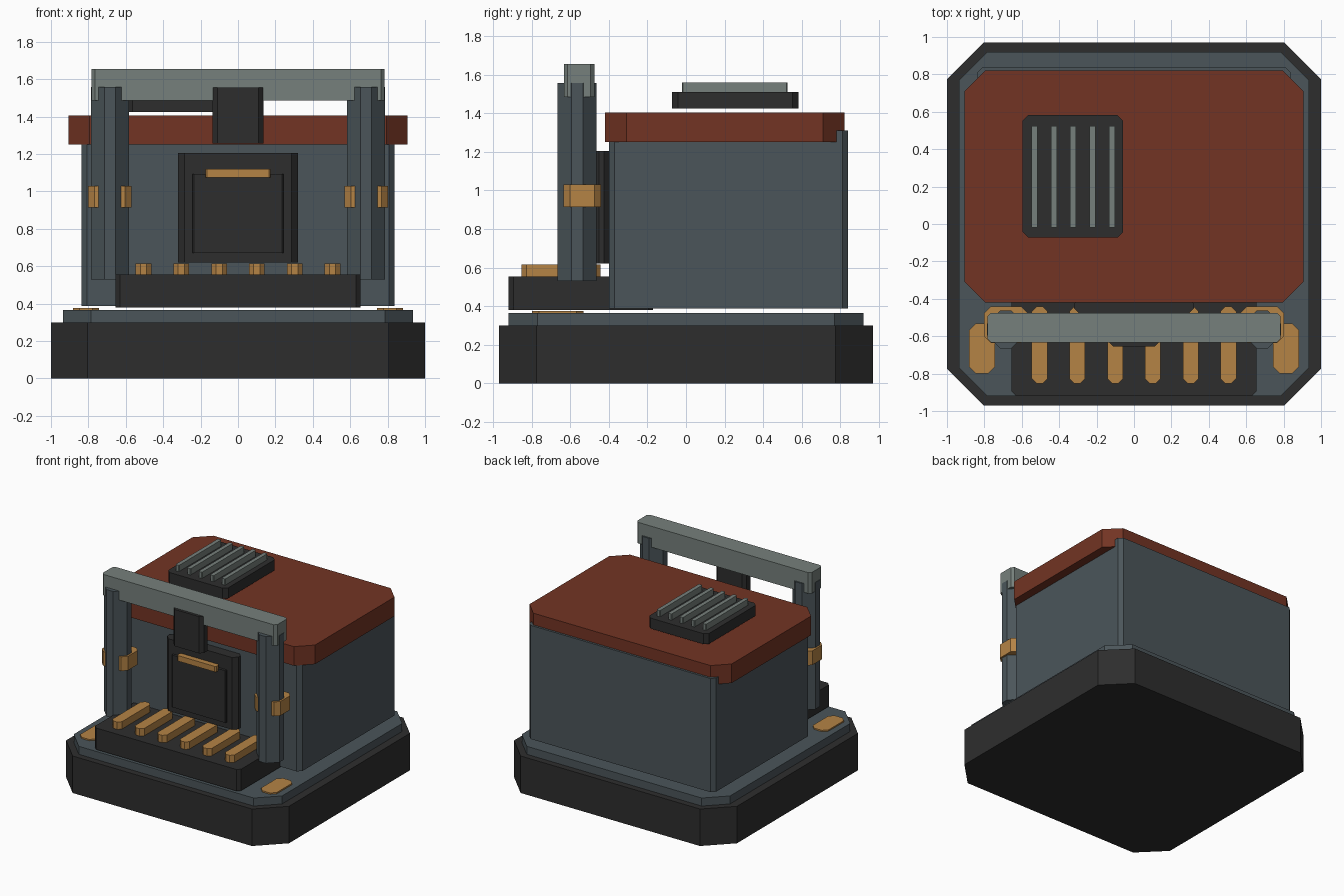
import bpy
import bmesh

cube = bpy.data.objects.get("Cube")
if cube:
    bpy.data.objects.remove(cube, do_unlink=True)


def material(name, rgb):
    m = bpy.data.materials.new(name)
    m.use_nodes = True
    m.diffuse_color = (*rgb, 1)
    for n in m.node_tree.nodes:
        if n.type == 'BSDF_PRINCIPLED':
            n.inputs["Base Color"].default_value = (*rgb, 1)
            n.inputs["Roughness"].default_value = 0.8
    return m


DARK = material("charcoal", (0.027, 0.027, 0.027))
SLATE = material("slate", (0.07, 0.091, 0.102))
RUST = material("rust red", (0.17, 0.034, 0.017))
BRASS = material("brass", (0.46, 0.228, 0.06))
STEEL = material("pale steel", (0.18, 0.215, 0.2))


def block(name, x, y, z, cut, mat):
    """Upright block given by its (min, max) ranges, with chamfered vertical edges."""
    (x0, x1), (y0, y1), (z0, z1) = x, y, z
    outline = [(x0 + cut, y0), (x1 - cut, y0), (x1, y0 + cut), (x1, y1 - cut),
               (x1 - cut, y1), (x0 + cut, y1), (x0, y1 - cut), (x0, y0 + cut)]
    bm = bmesh.new()
    face = bm.faces.new([bm.verts.new((px, py, z0)) for px, py in outline])
    top = bmesh.ops.extrude_face_region(bm, geom=[face])["geom"]
    bmesh.ops.translate(bm, vec=(0, 0, z1 - z0),
                        verts=[v for v in top if isinstance(v, bmesh.types.BMVert)])
    bmesh.ops.recalc_face_normals(bm, faces=bm.faces)
    mesh = bpy.data.meshes.new(name)
    bm.to_mesh(mesh)
    bm.free()
    mesh.materials.append(mat)
    obj = bpy.data.objects.new(name, mesh)
    bpy.context.collection.objects.link(obj)
    return obj


def around(centre, width):
    return centre - width / 2, centre + width / 2


# Plinth and floor
block("plinth", (-1, 1), (-0.97, 0.97), (0, 0.3), 0.195, DARK)
block("floor_plate", (-0.935, 0.935), (-0.92, 0.92), (0.3, 0.365), 0.15, SLATE)

# Main housing and roof
block("housing", (-0.837, 0.837), (-0.4, 0.84), (0.388, 1.31), 0.03, SLATE)
block("roof", (-0.907, 0.907), (-0.42, 0.822), (1.25, 1.405), 0.112, RUST)

# Roof vent with slats
block("vent_box", (-0.595, -0.058), (-0.072, 0.582), (1.425, 1.51), 0.03, DARK)
for i in range(5):
    block(f"vent_slat_{i + 1}", around(-0.532 + i * 0.1035, 0.032),
          (-0.02, 0.525), (1.505, 1.56), 0.005, STEEL)

# Front hatch
block("hatch_frame", (-0.32, 0.32), (-0.485, -0.39), (0.62, 1.205), 0.035, DARK)
block("hatch_panel", (-0.242, 0.242), (-0.505, -0.47), (0.67, 1.093), 0.006, DARK)
block("hatch_handle", (-0.175, 0.175), (-0.535, -0.49), (1.075, 1.12), 0.01, BRASS)

# Front deck with raised ribs
block("front_deck", (-0.655, 0.655), (-0.92, -0.17), (0.38, 0.555), 0.025, DARK)
for i in range(6):
    block(f"deck_rib_{i + 1}", around((i - 2.5) * 0.202, 0.084),
          (-0.852, -0.442), (0.55, 0.615), 0.025, BRASS)

# Gantry posts, collars and floor pads on both sides
for side, s in (("right", -1), ("left", 1)):
    block(f"{side}_post", around(s * 0.685, 0.204), (-0.665, -0.463),
          (0.53, 1.558), 0.072, SLATE)
    block(f"{side}_collar", around(s * 0.685, 0.232), (-0.635, -0.44),
          (0.915, 1.03), 0.035, BRASS)
    block(f"{side}_floor_pad", around(s * 0.812, 0.14), (-0.798, -0.532),
          (0.36, 0.376), 0.035, BRASS)

# Gantry beam and hanging counterweight
block("beam", (-0.784, 0.784), (-0.633, -0.475), (1.485, 1.655), 0.02, STEEL)
block("counterweight", (-0.135, 0.135), (-0.656, -0.56), (1.257, 1.555), 0.025, DARK)
